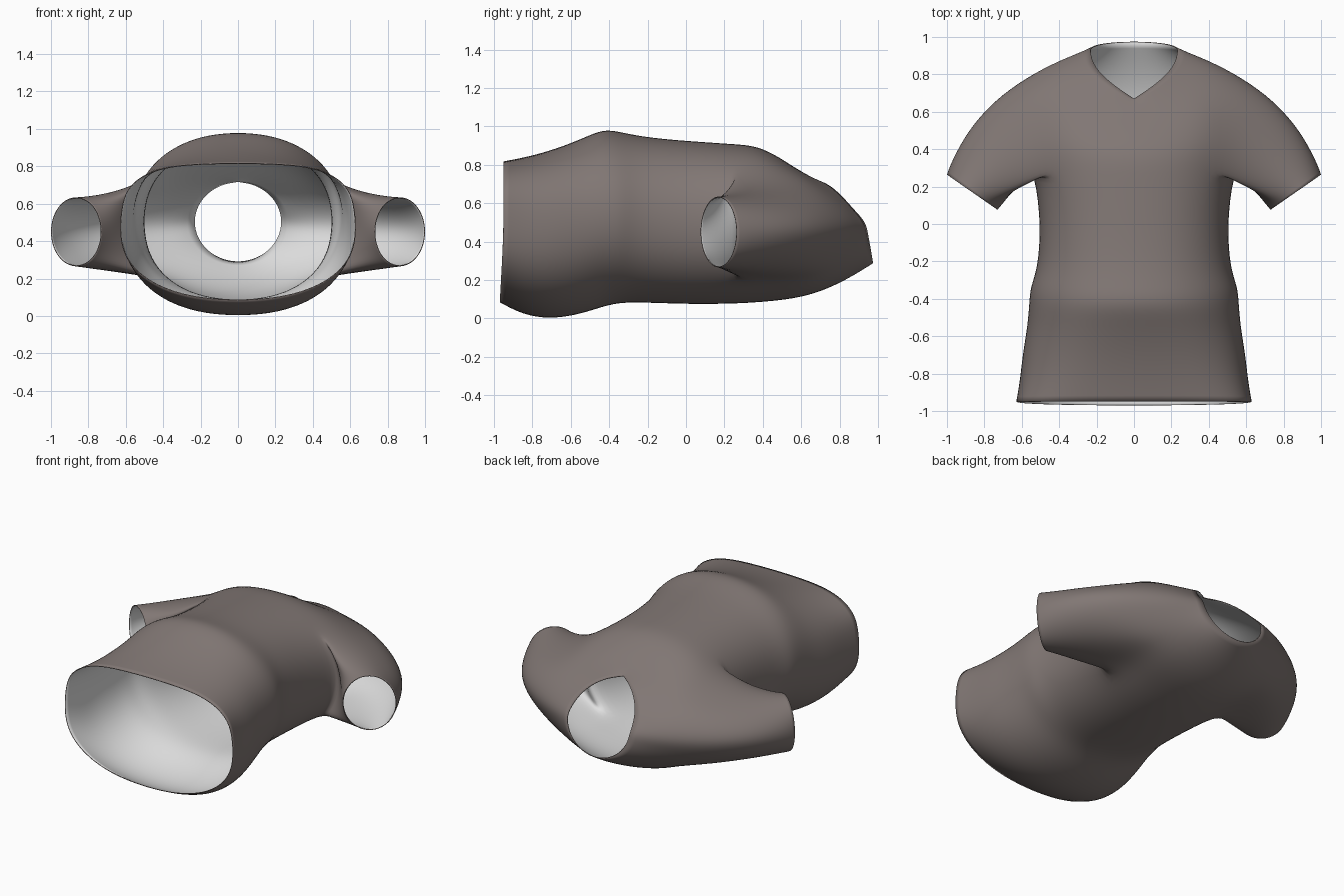
import bpy, bmesh, math
from mathutils import Vector

if "Cube" in bpy.data.objects:
    bpy.data.objects.remove(bpy.data.objects["Cube"])

N = 24      # points around each torso ring
ARM = 3     # armhole half-width, in ring points

# Torso rings: half width, z back, z front, y back, y side, y front, front roundness
RINGS = [
    (.635, .08, .82, -.97, -.95, -.95, 3.3),
    (.615, .015, .845, -.85, -.84, -.82, 2.9),
    (.60, -.008, .885, -.71, -.69, -.68, 2.55),
    (.575, .015, .94, -.56, -.55, -.54, 2.3),
    (.565, .055, .992, -.44, -.42, -.43, 2.15),
    (.56, .075, .974, -.36, -.34, -.34, 2.15),
    (.525, .08, .953, -.27, -.25, -.24, 2.2),
    (.508, .075, .935, -.12, -.10, -.09, 2.25),
    (.51, .07, .922, .06, .08, .09, 2.25),
    (.545, .073, .912, .27, .31, .24, 2.2),     # armhole bottom
    (.575, .083, .903, .42, .45, .37, 2.1),
    (.60, .10, .845, .57, .62, .48, 2.05),
    (.585, .135, .79, .70, .79, .56, 2.0),      # armhole top
    (.40, .20, .755, .84, .885, .62, 2.0),
    (.235, .285, .72, .975, .935, .67, 2.0),    # neckline
]
A0, A1 = 9, 12


def spow(v, p):
    return math.copysign(abs(v) ** p, v)


def ring_point(ring, i):
    w, zb, zf, yb, ys, yf, n = ring
    t = 2 * math.pi * i / N
    c, s = math.cos(t), math.sin(t)
    if s <= 0:
        n = min(n, 2.25)
        y = ys + (yb - ys) * (-s) ** 0.9
    elif ring is RINGS[-1]:     # pointed V at the neck
        y = ys + (yf - ys) * (math.asin(min(s, 1)) / (math.pi / 2)) ** .9
    else:
        y = ys + (yf - ys) * s ** 1.6
    return (w * spow(c, 2 / n), y, (zb + zf) / 2 + (zf - zb) / 2 * spow(s, 2 / n))


def material(name, rgb):
    m = bpy.data.materials.new(name)
    m.diffuse_color = (*rgb, 1)
    m.use_nodes = True
    m.node_tree.nodes["Principled BSDF"].inputs["Base Color"].default_value = m.diffuse_color
    return m


bm = bmesh.new()
crease = bm.verts.layers.float.new("crease_vert")

# Torso, leaving the two armholes open
grid = [[bm.verts.new(ring_point(r, i)) for i in range(N)] for r in RINGS]
grid[-1][N // 4][crease] = 1.0
for j in range(len(RINGS) - 1):
    for i in range(N):
        hole = any((i - c + ARM) % N < 2 * ARM for c in (0, N // 2))
        if A0 <= j < A1 and hole:
            continue
        k = (i + 1) % N
        bm.faces.new((grid[j][i], grid[j][k], grid[j + 1][k], grid[j + 1][i]))

# Sleeves, grown from the armhole loops
for side in (1, -1):
    def at(j, a):
        return grid[j][(a if side > 0 else N // 2 - a) % N]
    loop = [at(A0, a) for a in range(0, ARM + 1)]
    loop += [at(j, ARM) for j in range(A0 + 1, A1 + 1)]
    loop += [at(A1, a) for a in range(ARM - 1, -ARM - 1, -1)]
    loop += [at(j, -ARM) for j in range(A1 - 1, A0 - 1, -1)]
    loop += [at(A0, a) for a in range(-ARM + 1, 0)]
    count = len(loop)
    base, prev = [v.co.copy() for v in loop], loop
    for f in (.3, .62, .9, 1.0):
        new = []
        for i, p in enumerate(base):
            t = math.pi - 2 * math.pi * i / count
            u = .168 * math.cos(t)
            end = Vector((side * (.865 + .82 * u), .17 + .57 * u, .45 + .188 * math.sin(t)))
            q = p.lerp(end, f)
            if math.sin(t) > 0:     # front of the sleeve dips below the chest
                q.z = p.z + (end.z - p.z) * (1 - (1 - f) ** 2)
            bulge = .27 * f * (1 - f) * max(0, math.cos(t))
            new.append(bm.verts.new(q + Vector((side * .82, .57, 0)) * bulge))
        for i in range(count):
            k = (i + 1) % count
            bm.faces.new((prev[i], prev[k], new[k], new[i]))
        prev = new

# Consistent outward normals
bmesh.ops.recalc_face_normals(bm, faces=bm.faces)
bm.normal_update()
lowest = min(bm.faces, key=lambda f: f.calc_center_median().z)
if lowest.normal.z > 0:
    bmesh.ops.reverse_faces(bm, faces=bm.faces)
for f in bm.faces:
    f.smooth = True

mesh = bpy.data.meshes.new("shirt")
bm.to_mesh(mesh)
bm.free()
shirt = bpy.data.objects.new("shirt", mesh)
bpy.context.collection.objects.link(shirt)
mesh.materials.append(material("taupe cloth", (.22, .185, .175)))
mesh.materials.append(material("pale lining", (.75, .75, .75)))

# Smooth the cloth, then give it a thin pale inside
sub = shirt.modifiers.new("smooth", 'SUBSURF')
sub.levels = sub.render_levels = 2
lining = shirt.modifiers.new("lining", 'SOLIDIFY')
lining.thickness = .005
lining.offset = -1
lining.material_offset = 1
lining.material_offset_rim = 0
